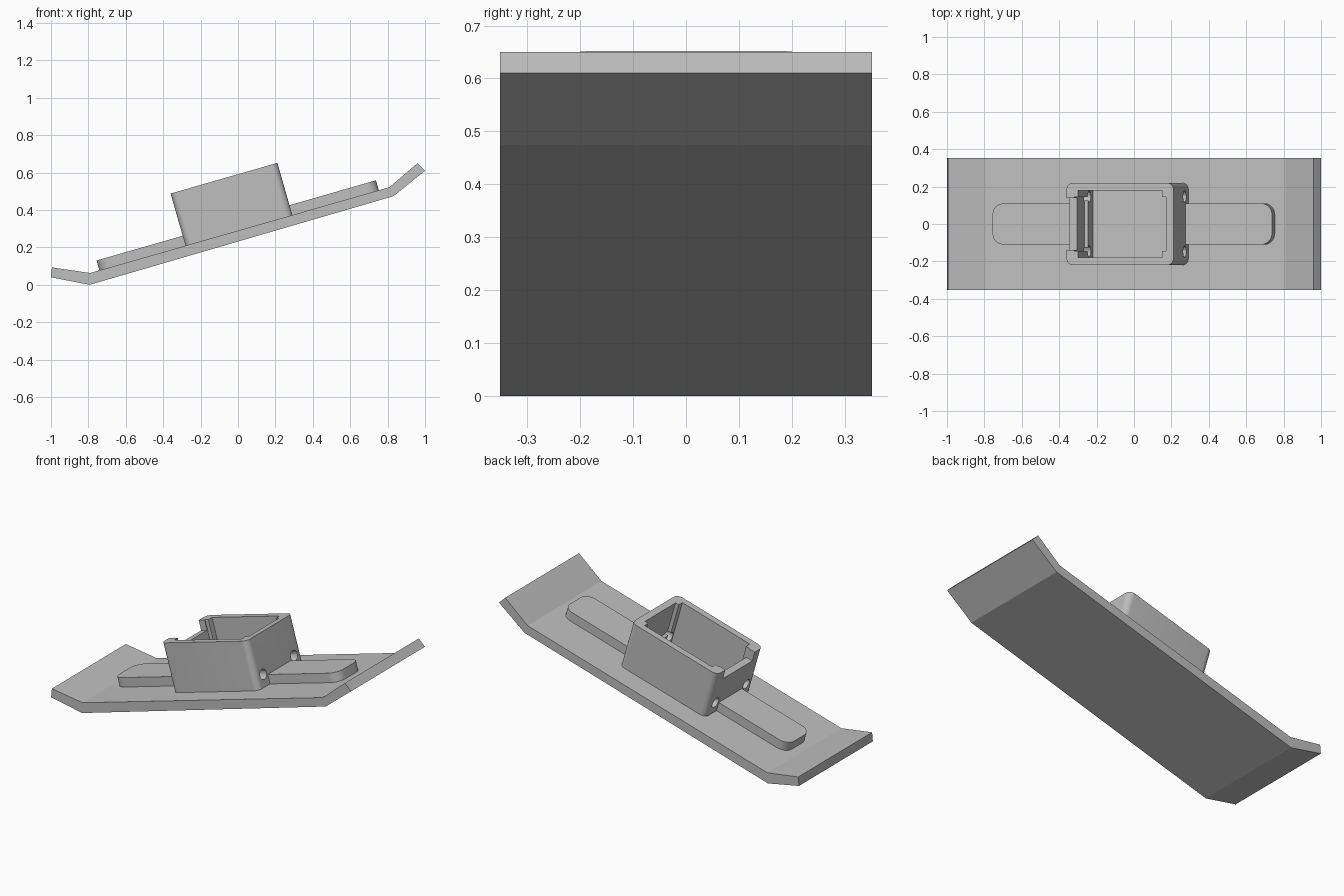
import bpy, bmesh, math
from mathutils import Matrix

if "Cube" in bpy.data.objects:
    bpy.data.objects.remove(bpy.data.objects["Cube"])

TILT = math.radians(16)
# Frame of the sloping deck: local x runs up the slope, local z is normal to it
DECK = Matrix.Translation((0.005, 0, 0.291)) @ Matrix.Rotation(-TILT, 4, 'Y')

grey = bpy.data.materials.new("light grey")
grey.diffuse_color = (0.52, 0.52, 0.52, 1)
grey.use_nodes = True
grey.node_tree.nodes["Principled BSDF"].inputs["Base Color"].default_value = grey.diffuse_color


def extrude(name, outline, vec, matrix=Matrix()):
    """Closed prism from a 3D outline swept along a vector."""
    bm = bmesh.new()
    face = bm.faces.new([bm.verts.new(p) for p in outline])
    ext = bmesh.ops.extrude_face_region(bm, geom=[face])
    bmesh.ops.translate(bm, vec=vec, verts=[v for v in ext["geom"] if isinstance(v, bmesh.types.BMVert)])
    bmesh.ops.recalc_face_normals(bm, faces=bm.faces)
    me = bpy.data.meshes.new(name)
    bm.to_mesh(me)
    bm.free()
    me.materials.append(grey)
    ob = bpy.data.objects.new(name, me)
    ob.matrix_world = matrix
    bpy.context.collection.objects.link(ob)
    return ob


def rounded(name, x0, x1, hy, z0, z1, r, seg=8):
    """Rounded rectangle block on the deck."""
    pts = []
    for cx, cy, a0 in ((x1 - r, hy - r, 0), (x0 + r, hy - r, 90),
                       (x0 + r, r - hy, 180), (x1 - r, r - hy, 270)):
        for i in range(seg + 1):
            a = math.radians(a0 + 90 * i / seg)
            pts.append((cx + r * math.cos(a), cy + r * math.sin(a), z0))
    return extrude(name, pts, (0, 0, z1 - z0), DECK)


def block(name, x0, x1, hy, z0, z1):
    pts = [(x0, -hy, z0), (x1, -hy, z0), (x1, hy, z0), (x0, hy, z0)]
    return extrude(name, pts, (0, 0, z1 - z0), DECK)


def cut(ob, cutter):
    mod = ob.modifiers.new(cutter.name, 'BOOLEAN')
    mod.object = cutter
    mod.operation = 'DIFFERENCE'
    mod.solver = 'EXACT'
    cutter.hide_render = True
    cutter.hide_set(True)


def smooth(ob):
    bpy.ops.object.select_all(action='DESELECT')
    ob.select_set(True)
    bpy.context.view_layer.objects.active = ob
    bpy.ops.object.shade_smooth_by_angle(angle=math.radians(20))


# Bent base plate with turned-up ends
profile = [(-0.995, 0.093), (-1.0, 0.04), (-0.793, 0.0), (0.832, 0.474),
           (1.0, 0.61), (0.96, 0.65), (0.81, 0.522), (-0.79, 0.063)]
extrude("base_plate", [(x, -0.352, z) for x, z in profile], (0, 0.704, 0))

# Long raised pad and rounded housing
pad = rounded("raised_pad", -0.776, 0.778, 0.11, -0.01, 0.055, 0.06)
housing = rounded("housing", -0.297, 0.297, 0.22, -0.01, 0.29, 0.035)
smooth(pad)
smooth(housing)

# Cavity down to the plate, shallow end recesses above a ledge, and end notch
cavity = block("cavity_cutter", -0.234, 0.234, 0.18, -0.05, 0.35)
cut(pad, cavity)
cut(housing, cavity)
cut(housing, block("recess_cutter", -0.256, 0.256, 0.145, 0.09, 0.36))
cut(housing, block("notch_cutter", -0.35, -0.2, 0.14, 0.23, 0.37))

# Screw holes through both end walls
for side in (-1, 1):
    ring = [(-0.4, side * 0.147 + 0.03 * math.cos(a), 0.07 + 0.03 * math.sin(a))
            for a in (2 * math.pi * i / 20 for i in range(20))]
    cut(housing, extrude("hole_cutter", ring, (0.8, 0, 0), DECK))
